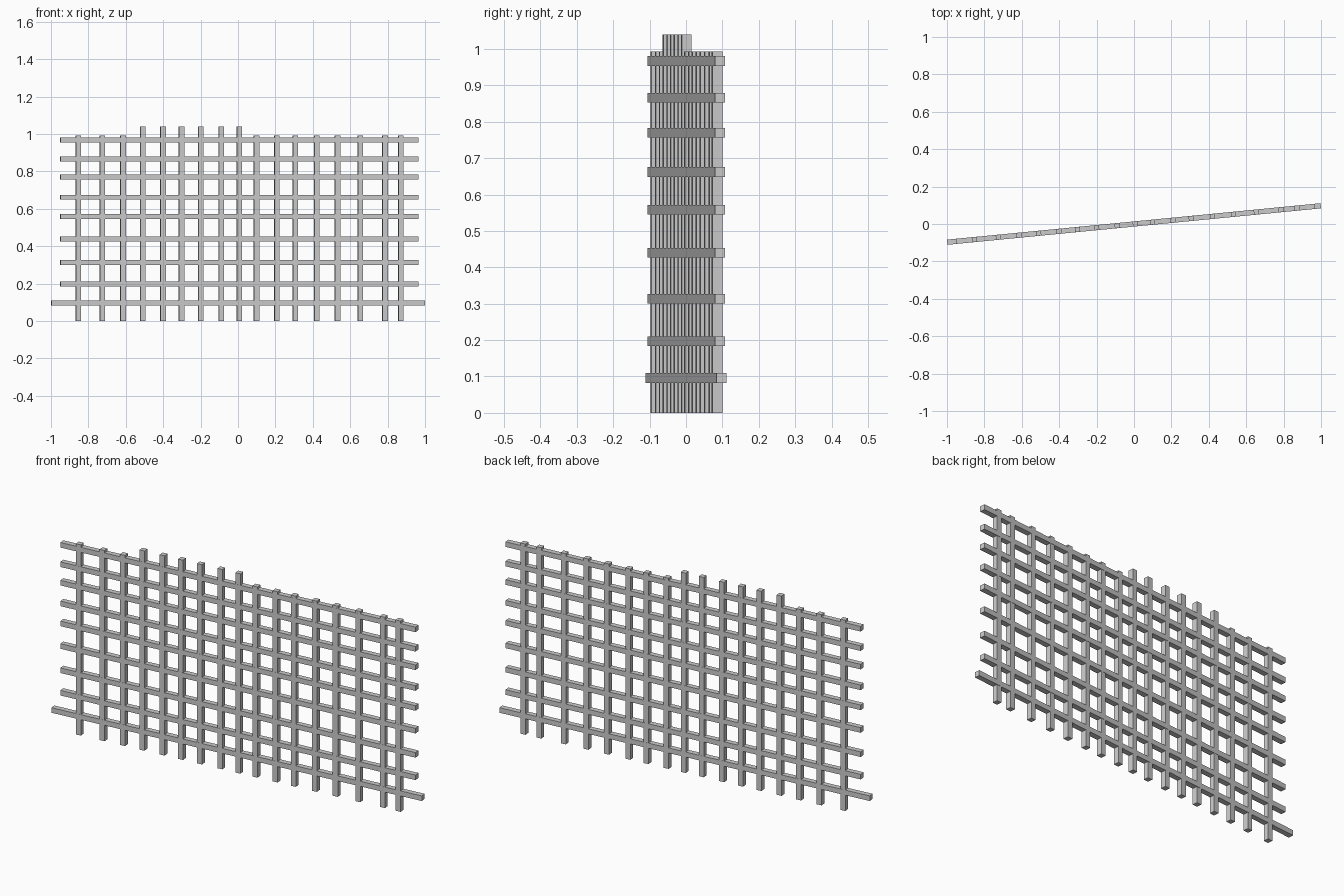
import bpy, math

if "Cube" in bpy.data.objects:
    bpy.data.objects.remove(bpy.data.objects["Cube"])

ANGLE = math.atan(0.0975)   # whole trellis is turned slightly about z
C, S = math.cos(ANGLE), math.sin(ANGLE)


def bar(name, x, z, size):
    """Box whose centre lies on the trellis plane at world x and height z."""
    bpy.ops.mesh.primitive_cube_add(size=1, location=(x, x * S / C, z))
    o = bpy.context.object
    o.name = name
    o.scale = size
    bpy.ops.object.transform_apply(location=False, rotation=False, scale=True)
    o.rotation_euler.z = ANGLE


# upright slats, unevenly spaced; the middle-left group stands taller
xs = [-0.853, -0.725, -0.615, -0.51, -0.401, -0.302, -0.2, -0.09, 0.007,
      0.099, 0.208, 0.306, 0.42, 0.532, 0.654, 0.786, 0.871]
for i, x in enumerate(xs):
    top = 1.04 if 3 <= i <= 8 else 0.993
    bar(f"upright_slat_{i + 1}", x, top / 2, (0.0272, 0.0272, top))

# horizontal rails
for i, z in enumerate([0.197, 0.314, 0.44, 0.558, 0.662, 0.77, 0.866, 0.967]):
    bar(f"cross_rail_{i + 1}", 0.0075, z, (1.915 / C, 0.0276, 0.0265))

# longer bottom rail
bar("bottom_rail", 0, 0.096, ((2 - 0.0276 * S) / C, 0.0276, 0.0265))
